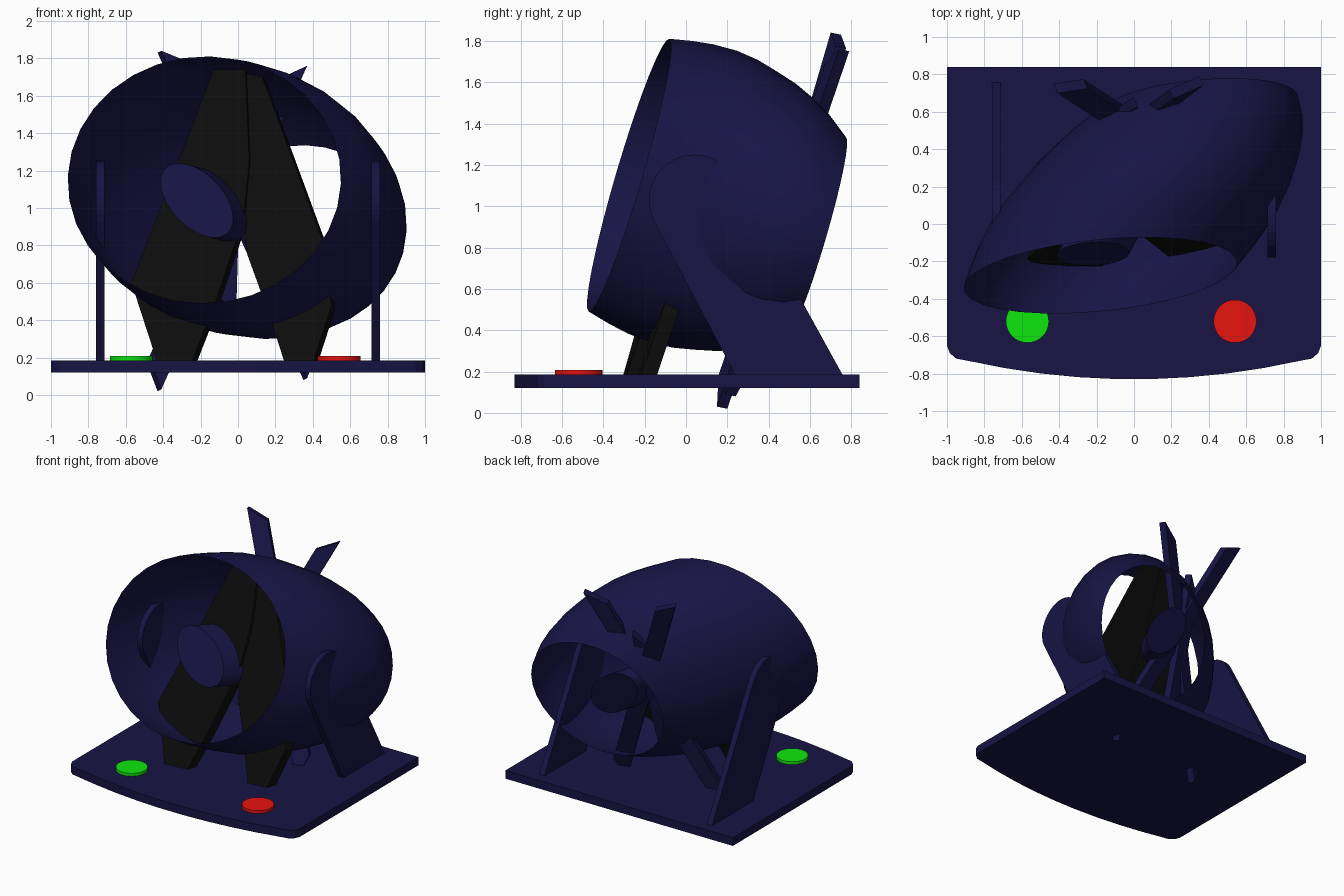
import bpy, bmesh, math
from mathutils import Vector

if "Cube" in bpy.data.objects:
    bpy.data.objects.remove(bpy.data.objects["Cube"])


def material(name, rgb):
    m = bpy.data.materials.new(name)
    m.diffuse_color = (*rgb, 1)
    m.use_nodes = True
    m.node_tree.nodes["Principled BSDF"].inputs["Base Color"].default_value = m.diffuse_color
    return m


NAVY = material("navy", (0.009, 0.007, 0.06))
BLACK = material("black", (0.004, 0.004, 0.004))
GREEN = material("green", (0.004, 0.8, 0.004))
RED = material("red", (0.8, 0.007, 0.005))


def finish(bm, name, mat, smooth=True):
    bmesh.ops.recalc_face_normals(bm, faces=bm.faces)
    me = bpy.data.meshes.new(name)
    bm.to_mesh(me)
    bm.free()
    ob = bpy.data.objects.new(name, me)
    bpy.context.collection.objects.link(ob)
    me.materials.append(mat)
    if smooth:
        bpy.ops.object.select_all(action='DESELECT')
        ob.select_set(True)
        bpy.context.view_layer.objects.active = ob
        bpy.ops.object.shade_smooth_by_angle(angle=math.radians(35))
    return ob


def prism(name, points, offset, mat, smooth=False):
    """Extrude a closed 3D outline along an offset."""
    bm = bmesh.new()
    face = bm.faces.new([bm.verts.new(p) for p in points])
    new = bmesh.ops.extrude_face_region(bm, geom=[face])["geom"]
    bmesh.ops.translate(bm, vec=offset,
                        verts=[v for v in new if isinstance(v, bmesh.types.BMVert)])
    # extrude_face_region leaves the source face in place as the back cap
    return finish(bm, name, mat, smooth)


def ring(center, u, v, n=32):
    c, u, v = Vector(center), Vector(u), Vector(v)
    return [c + u * math.cos(2 * math.pi * i / n) + v * math.sin(2 * math.pi * i / n)
            for i in range(n)]


# Base plate with a bowed front edge
front = [(x / 10, -0.83 + 0.115 * (x / 9.6) ** 2) for x in range(-9, 10, 2)]
outline = ([(-1, 0.84), (-1, -0.65), (-0.985, -0.69), (-0.95, -0.72)] + front +
           [(0.95, -0.72), (0.985, -0.69), (1, -0.65), (1, 0.84)])
prism("base", [(x, y, 0.12) for x, y in outline], (0, 0, 0.065), NAVY)

# Leaning side supports with round tops
arc = [(0.04 + 0.22 * math.cos(math.radians(a)), 1.03 + 0.22 * math.sin(math.radians(a)))
       for a in range(28, 214, 12)]
for side, x in (("left", -0.76), ("right", 0.715)):
    pts = [(0.24, 0.18), (0.76, 0.18)] + arc
    prism(side + "_support", [(x, y, z) for y, z in pts], (0.045, 0, 0), NAVY)

# Buttons
for name, x, mat in (("green_button", -0.57, GREEN), ("red_button", 0.54, RED)):
    prism(name, ring((x, -0.52, 0.18), (0.115, 0, 0), (0, 0.115, 0)), (0, 0, 0.028), mat, True)

# Open barrel housing, leaning back and turned: (position along axis, radius)
profile = [(0, 1), (0.11, 1.035), (0.22, 1.06), (0.345, 1.07), (0.46, 1.055),
           (0.57, 1.02), (0.68, 0.98), (0.78, 0.925), (0.89, 0.845), (1, 0.735)]
bm = bmesh.new()
U, V = Vector((0.73, 0.06, -0.02)), Vector((0.03, 0.195, 0.66))
start, axis = Vector((-0.18, -0.275, 1.15)), Vector((0.52, 0.905, -0.30))
rows = [[bm.verts.new(p) for p in ring(start + axis * s, U * r, V * r)] for s, r in profile]
for a, b in zip(rows, rows[1:]):
    for i in range(32):
        j = (i + 1) % 32
        bm.faces.new((a[i], a[j], b[j], b[i]))
finish(bm, "housing", NAVY)

# Front and rear motor hubs
hub_axis = Vector((0.42, 0.78, -0.11)).normalized()
for name, c, depth in (("front_hub", (-0.22, -0.16, 1.04), 0.17),
                       ("rear_hub", (0.20, 0.62, 0.93), -0.2)):
    prism(name, ring(c, (0.19, 0.02, -0.06), (-0.04, 0.06, 0.19)), hub_axis * depth, NAVY, True)


# Black front blades: two tapered legs and an upright, on one leaning plane
def lean(x, z, y0):
    return (x, y0 + 0.31 * (z - 0.18) + 0.08 * x, z)


blades = {
    "left_blade": [(-0.13, 1.74), (-0.57, 0.6), (-0.43, 0.17), (-0.25, 0.17), (-0.12, 0.5),
                   (0.03, 0.95), (0.06, 1.25), (0.04, 1.74)],
    "right_blade": [(-0.04, 1.74), (-0.02, 1.2), (0.05, 0.75), (0.17, 0.42), (0.25, 0.17),
                    (0.40, 0.17), (0.50, 0.48), (0.45, 0.83), (0.13, 1.70)]}
for i, (name, pts) in enumerate(blades.items()):
    prism(name, [lean(x, z, -0.27 + 0.02 * i) for x, z in pts], (0.02, 0.07, -0.02), BLACK)

# Crossed rear bars with pointed ends
bars = [("rear_bar_a", (-0.43, 0.75, 1.83), (0.35, 0.24, 0.08)),
        ("rear_bar_b", (0.35, 0.79, 1.75), (-0.43, 0.20, 0.02)),
        ("rear_bar_c", (0.0, 0.68, 1.47), (-0.03, 0.36, 0.42))]
for name, top, bottom in bars:
    top, bottom = Vector(top), Vector(bottom)
    d = (bottom - top).normalized()
    w = d.cross(Vector((0.15, 0.95, -0.28))).normalized() * 0.12
    w += Vector((0, 0.06, 0)) * (1 if w.x > 0 else -1)
    w *= 1 if w.x * d.x < 0 or name == "rear_bar_c" else -1
    pts = [top, top + d * 0.13 - w, bottom - d * 0.13 - w, bottom]
    prism(name, pts, (0.02, -0.05, 0.01), NAVY)
